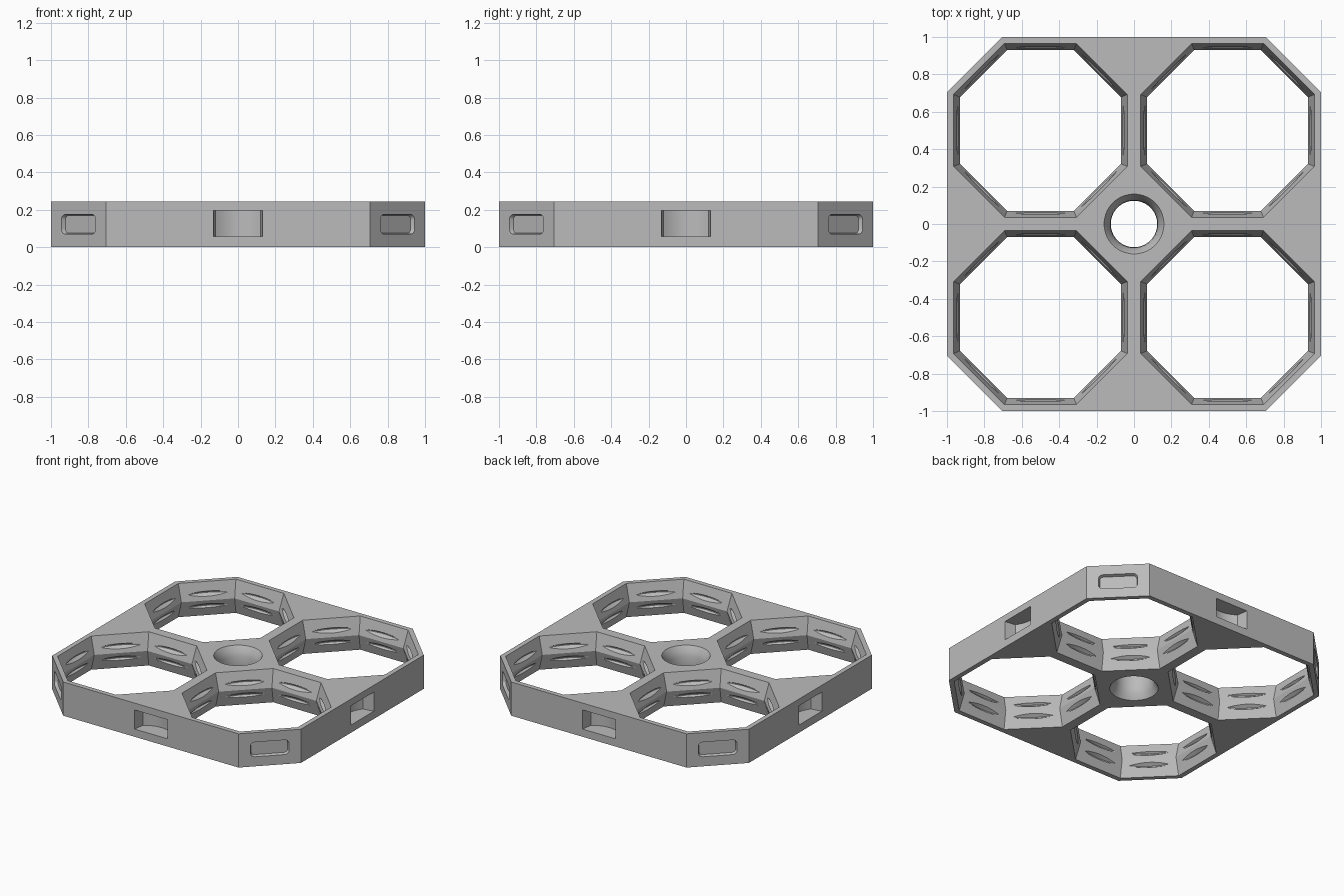
import bpy, bmesh
from math import pi, cos, sin
from mathutils import Matrix, Vector

cube = bpy.data.objects.get("Cube")
if cube:
    bpy.data.objects.remove(cube, do_unlink=True)

H = 0.245      # frame height
MID = H / 2

grey = bpy.data.materials.new("light grey")
grey.use_nodes = True
colour = (0.5, 0.5, 0.5, 1)
grey.diffuse_color = colour
grey.node_tree.nodes["Principled BSDF"].inputs["Base Color"].default_value = colour


def loft(name, rings, matrix=Matrix()):
    """Closed solid through equal-sized rings of points."""
    bm = bmesh.new()
    loops = [[bm.verts.new(matrix @ Vector(p)) for p in ring] for ring in rings]
    n = len(loops[0])
    for a, b in zip(loops, loops[1:]):
        for i in range(n):
            j = (i + 1) % n
            bm.faces.new((a[i], a[j], b[j], b[i]))
    bm.faces.new(loops[0])
    bm.faces.new(loops[-1])
    bmesh.ops.recalc_face_normals(bm, faces=bm.faces)
    mesh = bpy.data.meshes.new(name)
    bm.to_mesh(mesh)
    bm.free()
    mesh.materials.append(grey)
    obj = bpy.data.objects.new(name, mesh)
    bpy.context.collection.objects.link(obj)
    return obj


def circle(r, z, n, x=0, y=0):
    off = pi / n
    return [(x + r * cos(2 * pi * i / n + off), y + r * sin(2 * pi * i / n + off), z)
            for i in range(n)]


def octagon(apothem, z):
    return circle(apothem / cos(pi / 8), z, 8, 0.5, 0.5)


def rounded_rect(w, h, r, y):
    """Rounded rectangle in the xz plane."""
    pts = []
    for k, (sx, sz) in enumerate(((1, 1), (-1, 1), (-1, -1), (1, -1))):
        for s in range(6):
            a = k * pi / 2 + s * pi / 10
            pts.append((sx * (w / 2 - r) + r * cos(a), y, sz * (h / 2 - r) + r * sin(a)))
    return pts


def notch_outline(z):
    """Tapered side walls closed by a shallow curved back."""
    pts = [(-0.139, -1.05, z), (0.139, -1.05, z)]
    for s in range(17):
        t = 1 - s / 8
        pts.append((0.12 * t, -0.92 + 0.04 * (1 - t * t), z))
    return pts


# Plate with clipped corners
C = 0.705
outline = [(1, -C), (1, C), (C, 1), (-C, 1), (-1, C), (-1, -C), (-C, -1), (C, -1)]
frame = loft("frame", [[(x, y, z) for x, y in outline] for z in (0, H)])

cutters = []
for k in range(4):
    turn = Matrix.Rotation(k * pi / 2, 4, "Z")

    # Octagonal opening, narrowest at mid height
    slope = 0.035 / MID
    cutters.append(loft("opening_cutter", [
        octagon(0.465 + slope * 0.05, -0.05), octagon(0.43, MID),
        octagon(0.465 + slope * 0.05, H + 0.05)], turn))

    # Two round grooves in the opening walls
    for z in (MID - 0.047, MID + 0.047):
        cutters.append(loft("groove_cutter", [
            circle(0.41, z - 0.04, 96, 0.5, 0.5), circle(0.462, z - 0.003, 96, 0.5, 0.5),
            circle(0.462, z + 0.003, 96, 0.5, 0.5), circle(0.41, z + 0.04, 96, 0.5, 0.5)], turn))

    # Notch in the middle of each side
    cutters.append(loft("notch_cutter", [notch_outline(0.056), notch_outline(0.195)], turn))

    # Shallow rounded recess in each clipped corner
    place = Matrix.Rotation(k * pi / 2 + pi / 4, 4, "Z") @ Matrix.Translation(
        (0, -(1 + C) / 2 ** 0.5, MID))
    cutters.append(loft("recess_cutter", [
        rounded_rect(0.26, 0.106, 0.03, -0.02), rounded_rect(0.26, 0.106, 0.03, 0),
        rounded_rect(0.245, 0.094, 0.025, 0.022)], place))

# Central hole, flared at both ends
profile = [(0.16, -0.05), (0.16, 0), (0.137, 0.035), (0.127, 0.07), (0.124, MID),
           (0.127, H - 0.07), (0.137, H - 0.035), (0.16, H), (0.16, H + 0.05)]
cutters.append(loft("hub_cutter", [circle(r, z, 64) for r, z in profile]))

# Cut everything out of the plate
bpy.ops.object.select_all(action="DESELECT")
bpy.context.view_layer.objects.active = frame
frame.select_set(True)
for cutter in cutters:
    mod = frame.modifiers.new("cut", "BOOLEAN")
    mod.operation = "DIFFERENCE"
    mod.solver = "EXACT"
    mod.object = cutter
    bpy.ops.object.modifier_apply(modifier=mod.name)
    bpy.data.objects.remove(cutter, do_unlink=True)

bpy.ops.object.shade_smooth_by_angle(angle=pi / 9)
